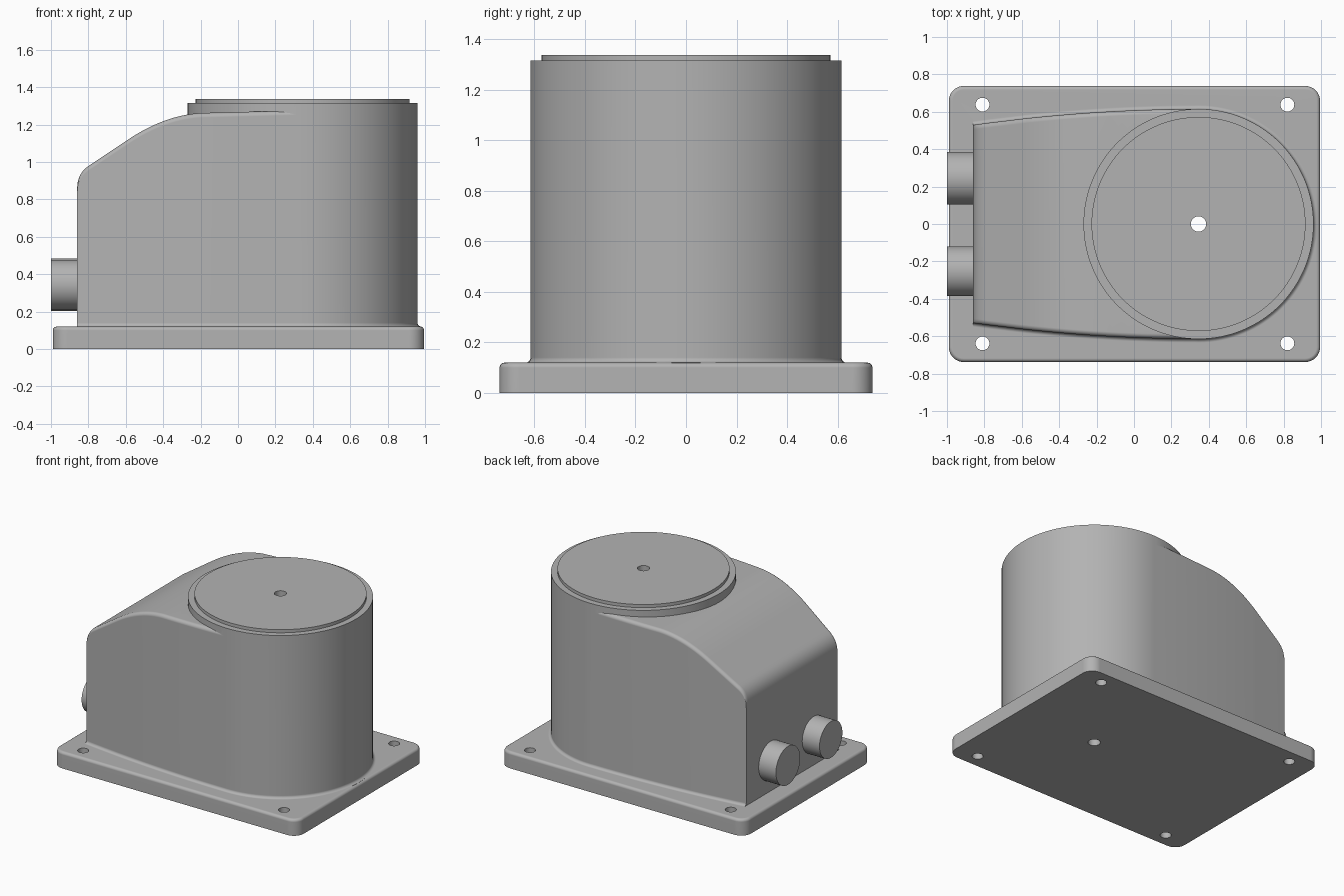
import bpy, bmesh, math
from math import sin, cos, pi

if "Cube" in bpy.data.objects:
    bpy.data.objects.remove(bpy.data.objects["Cube"])

grey = bpy.data.materials.new("light grey")
grey.diffuse_color = (0.45, 0.45, 0.45, 1)
grey.use_nodes = True
grey.node_tree.nodes["Principled BSDF"].inputs["Base Color"].default_value = grey.diffuse_color


def loft(name, rings):
    """Bridge equal-length rings of points and cap both ends."""
    bm = bmesh.new()
    loops = [[bm.verts.new(p) for p in r] for r in rings]
    n = len(loops[0])
    for a, b in zip(loops, loops[1:]):
        for i in range(n):
            j = (i + 1) % n
            bm.faces.new((a[i], a[j], b[j], b[i]))
    bm.faces.new(loops[0][::-1])
    bm.faces.new(loops[-1])
    bmesh.ops.recalc_face_normals(bm, faces=bm.faces)
    me = bpy.data.meshes.new(name)
    bm.to_mesh(me)
    bm.free()
    me.materials.append(grey)
    ob = bpy.data.objects.new(name, me)
    bpy.context.collection.objects.link(ob)
    return ob


def circle(x, y, z, r, n):
    return [(x + r * cos(2 * pi * i / n), y + r * sin(2 * pi * i / n), z) for i in range(n)]


def rounded_rect(x0, x1, hy, z, r, inset):
    pts = []
    for k, (cx, cy) in enumerate([(x1 - r, hy - r), (x0 + r, hy - r), (x0 + r, r - hy), (x1 - r, r - hy)]):
        for i in range(9):
            a = (k + i / 8) * pi / 2
            pts.append((cx + (r - inset) * cos(a), cy + (r - inset) * sin(a), z))
    return pts


def combine(ob, other, op):
    m = ob.modifiers.new(op, 'BOOLEAN')
    m.operation, m.solver, m.object = op, 'EXACT', other
    bpy.context.view_layer.objects.active = ob
    bpy.ops.object.modifier_apply(modifier=m.name)
    bpy.data.objects.remove(other)


def quad_curve(a, b, c, n):
    return [tuple((1 - t) ** 2 * a[k] + 2 * t * (1 - t) * b[k] + t * t * c[k] for k in (0, 1))
            for t in (i / n for i in range(n + 1))]


# base plate with rounded corners and a small rounded top edge
F = 0.02
plate_steps = [(0, 0)] + [(0.12 - F + F * sin(a), F - F * cos(a)) for a in (i * pi / 8 for i in range(5))]
housing = loft("housing", [rounded_rect(-0.99, 0.995, 0.738, z, 0.08, d) for z, d in plate_steps])

# fillet where the walls meet the plate: (outward offset, z)
foot = [(0.02, 0.08)] + [(F - F * sin(a), 0.12 + F - F * cos(a)) for a in (i * pi / 8 for i in range(5))]

# tapered body: cross-sections along x under a curved roof line
roof = (quad_curve((-0.86, 0.86), (-0.86, 0.945), (-0.785, 0.988), 8)
        + quad_curve((-0.58, 1.125), (-0.39, 1.25), (-0.2, 1.262), 14)
        + [(-0.2 + 0.545 * i / 8, 1.262 + 0.014 * i / 8) for i in range(1, 9)])
R = 0.025
sections = []
for x, top in roof:
    w = 0.6145 - 0.085 * ((0.345 - x) / 1.205) ** 2
    half = [(w + d, z) for d, z in foot]
    half += [(w - R + R * cos(a), top - R + R * sin(a)) for a in (i * pi / 8 for i in range(5))]
    sections.append([(x, y, z) for y, z in half] + [(x, -y, z) for y, z in half[::-1]])
body = loft("body", sections)

# round drum with a raised lid
CX = 0.345
drum_profile = [(0.615 + d, z) for d, z in foot] + [(0.615, 1.315), (0.572, 1.315), (0.572, 1.338)]
drum = loft("drum", [circle(CX, 0, z, r, 128) for r, z in drum_profile])

combine(housing, body, 'UNION')
combine(housing, drum, 'UNION')

# two pipe stubs on the left end
for y, r in ((0.245, 0.141), (-0.252, 0.133)):
    pipe = loft("pipe", [[(x, p, q) for p, q, _ in circle(y, 0.344, 0, r, 48)] for x in (-1.0, -0.8)])
    combine(housing, pipe, 'UNION')

# four screw holes and the through hole in the drum
for x, y, r in [(-0.81, 0.638, 0.037), (-0.81, -0.638, 0.037), (0.82, 0.638, 0.037),
                (0.82, -0.638, 0.037), (CX, 0, 0.041)]:
    cutter = loft("cutter", [circle(x, y, z, r, 32) for z in (-0.1, 1.5)])
    combine(housing, cutter, 'DIFFERENCE')

# smooth shading with flat faces kept flat
housing.select_set(True)
bpy.context.view_layer.objects.active = housing
bpy.ops.object.shade_smooth_by_angle(angle=math.radians(32))
housing.modifiers.new("weighted_normals", 'WEIGHTED_NORMAL').keep_sharp = True
